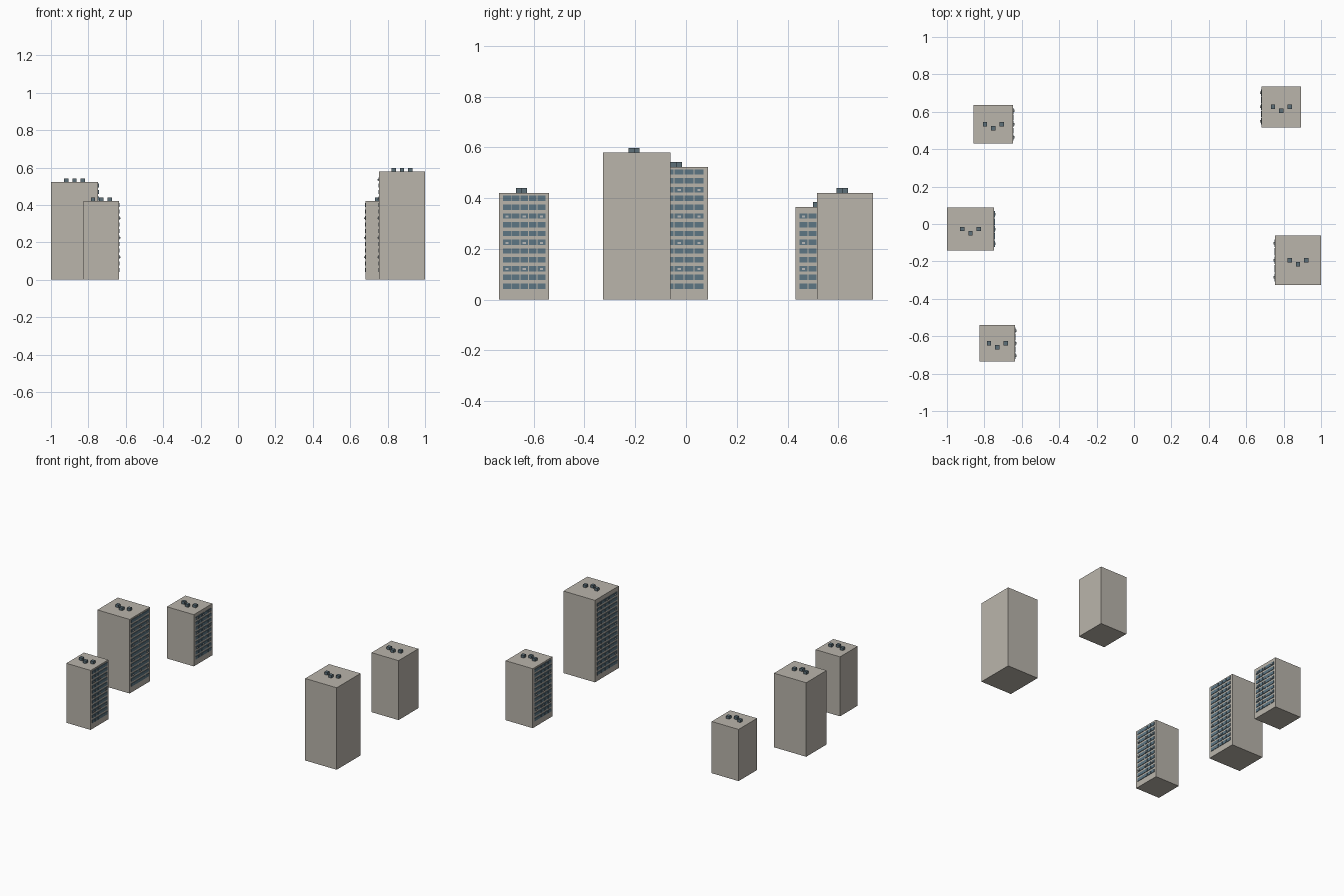
import bpy
import bmesh
import math
from mathutils import Matrix, Vector

if "Cube" in bpy.data.objects:
    bpy.data.objects.remove(bpy.data.objects["Cube"])


def make_material(name, rgb):
    m = bpy.data.materials.new(name)
    m.diffuse_color = (*rgb, 1)
    m.use_nodes = True
    m.node_tree.nodes["Principled BSDF"].inputs["Base Color"].default_value = m.diffuse_color
    return m


CONCRETE = make_material("warm grey concrete", (0.49, 0.46, 0.41))
GLASS = make_material("blue grey glass", (0.11, 0.18, 0.23))
METAL = make_material("slate roof metal", (0.11, 0.16, 0.19))
UNIT = make_material("pale grey unit", (0.48, 0.49, 0.48))


def boxes(name, items, mat):
    """One object holding many boxes, each given as (centre, size)."""
    bm = bmesh.new()
    for centre, size in items:
        bmesh.ops.create_cube(bm, size=1, matrix=Matrix.Translation(centre)
                              @ Matrix.Diagonal((*size, 1)))
    me = bpy.data.meshes.new(name)
    bm.to_mesh(me)
    bm.free()
    me.materials.append(mat)
    ob = bpy.data.objects.new(name, me)
    bpy.context.collection.objects.link(ob)


def tower(name, x0, x1, y0, y1, h):
    cx, cy, w = (x0 + x1) / 2, (y0 + y1) / 2, y1 - y0
    side = 1 if cx < 0 else -1          # windows face the middle of the site
    wall = x1 if side > 0 else x0
    boxes(name + "_block", [((cx, cy, h / 2), (x1 - x0, w, h))], CONCRETE)

    # Window grid, with a small cooling unit on every third floor
    pitch, floor = w * 0.172, 0.0346
    rows = math.floor(h / floor) - 1
    windows, units = [], []
    for r in range(rows):
        z = 0.053 + r * floor
        for c in range(5):
            y = cy + (c - 2) * pitch
            windows.append(((wall + side * 0.001, y, z), (0.005, w * 0.155, 0.021)))
            if r % 3 == 2 and c % 2 == 0:
                units.append(((wall + side * 0.004, y, z - 0.002), (0.009, 0.013, 0.008)))
    boxes(name + "_windows", windows, GLASS)
    boxes(name + "_cooling_units", units, UNIT)

    # Three rooftop vents, the middle one set forward
    boxes(name + "_roof_vents",
          [((cx + i * 0.0445, cy - (0.0215 if i == 0 else 0), h + 0.009),
            (0.0235, 0.0235, 0.02)) for i in (-1, 0, 1)], METAL)


tower("front_left_tower", -0.826, -0.636, -0.736, -0.539, 0.42)
tower("middle_left_tower", -1.0, -0.748, -0.141, 0.087, 0.523)
tower("back_left_tower", -0.857, -0.647, 0.431, 0.637, 0.365)
tower("front_right_tower", 0.754, 1.0, -0.327, -0.061, 0.579)
tower("back_right_tower", 0.682, 0.893, 0.516, 0.736, 0.42)
